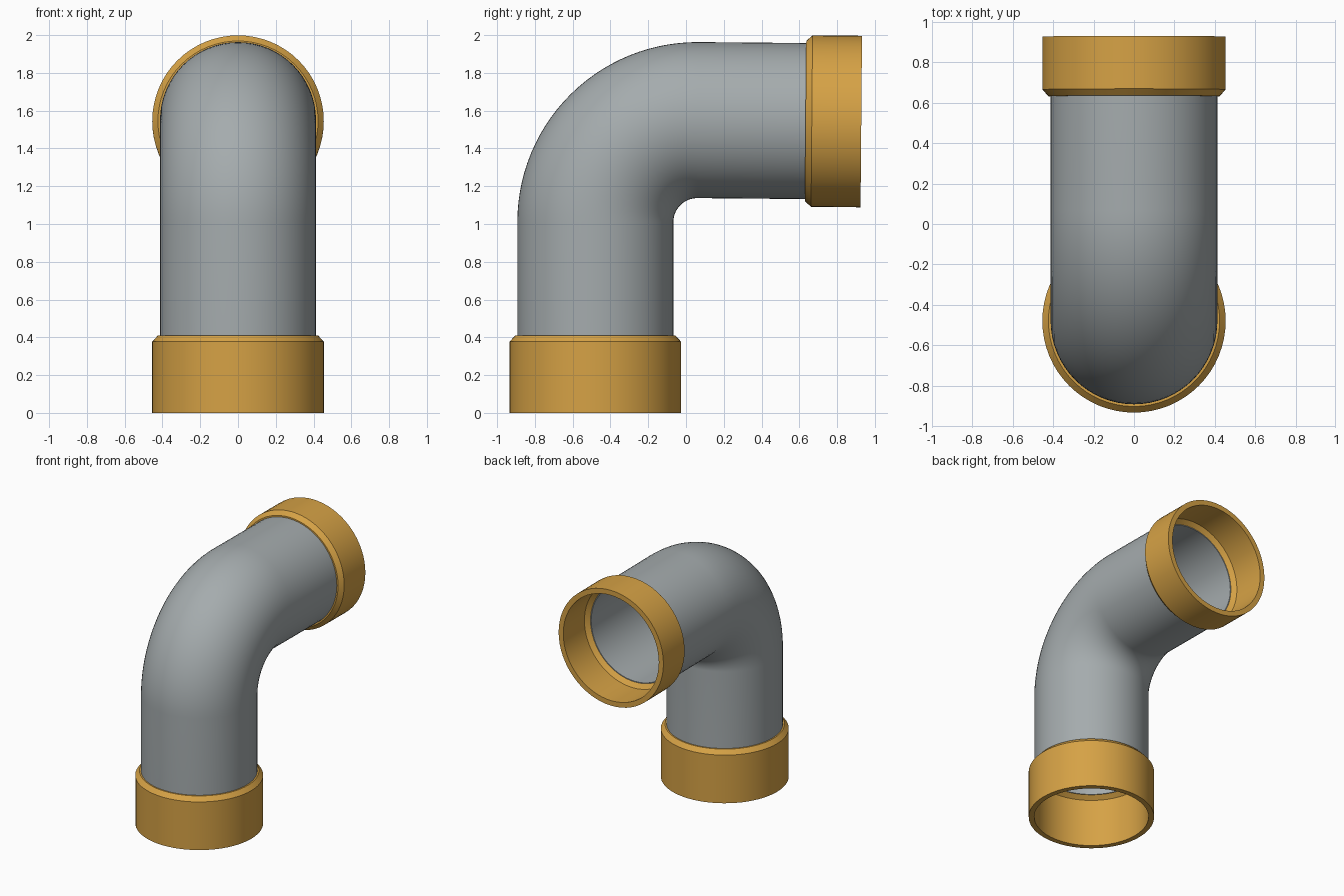
import bpy, bmesh, math
from mathutils import Vector

if "Cube" in bpy.data.objects:
    bpy.data.objects.remove(bpy.data.objects["Cube"])

SIDES = 64
AXIS_Y = -0.48          # axis of the upright leg
BEND_R = 0.54           # centreline radius of the elbow
BEND_C = Vector((0, AXIS_Y + BEND_R, 1.01))
TURN = math.radians(90.5)


def material(name, rgb):
    m = bpy.data.materials.new(name)
    m.diffuse_color = (*rgb, 1)
    m.use_nodes = True
    m.node_tree.nodes["Principled BSDF"].inputs["Base Color"].default_value = m.diffuse_color
    return m


grey = material("grey_plastic", (0.375, 0.41, 0.42))
ochre = material("ochre_plastic", (0.67, 0.36, 0.06))


def bend_point(a):
    return BEND_C + BEND_R * Vector((0, -math.cos(a), math.sin(a)))


def direction(a):
    return Vector((0, math.sin(a), math.cos(a)))


def loft(name, rings, mat):
    """Closed tube through rings of (centre, tilt angle, radius)."""
    bm = bmesh.new()
    loops = []
    for centre, a, r in rings:
        side = Vector((0, -math.cos(a), math.sin(a)))
        loop = []
        for i in range(SIDES):
            t = math.tau * i / SIDES
            loop.append(bm.verts.new(centre + r * (Vector((1, 0, 0)) * math.cos(t) + side * math.sin(t))))
        loops.append(loop)
    for k, lo in enumerate(loops):
        hi = loops[(k + 1) % len(loops)]
        for i in range(SIDES):
            j = (i + 1) % SIDES
            bm.faces.new((lo[i], lo[j], hi[j], hi[i]))
    bmesh.ops.recalc_face_normals(bm, faces=bm.faces)
    me = bpy.data.meshes.new(name)
    bm.to_mesh(me)
    bm.free()
    me.materials.append(mat)
    ob = bpy.data.objects.new(name, me)
    bpy.context.collection.objects.link(ob)
    bpy.ops.object.select_all(action='DESELECT')
    ob.select_set(True)
    bpy.context.view_layer.objects.active = ob
    bpy.ops.object.shade_smooth_by_angle(angle=math.radians(30))
    return ob


# Positions of the two open mouths
lower_mouth = Vector((0, AXIS_Y, 0))
bend_end = bend_point(TURN)
rear_mouth = bend_end + direction(TURN) * (0.928 - bend_end.y)
LOWER_LEN, REAR_LEN = 0.41, 0.295

# Elbow pipe: outer skin along the path, inner skin back again
path = [(lower_mouth + Vector((0, 0, LOWER_LEN - 0.005)), 0)]
path += [(bend_point(TURN * i / 28), TURN * i / 28) for i in range(29)]
path.append((rear_mouth - direction(TURN) * (REAR_LEN - 0.005), TURN))
loft("elbow_pipe",
     [(p, a, 0.413) for p, a in path] + [(p, a, 0.375) for p, a in reversed(path)],
     grey)


def collar(name, mouth, inward, a, length):
    """Hollow socket with a chamfered shoulder; profile of (depth, radius)."""
    profile = [(0, 0.454), (length - 0.033, 0.454), (length, 0.424),
               (length, 0.375), (length - 0.033, 0.414), (0, 0.414)]
    loft(name, [(mouth + inward * d, a, r) for d, r in profile], ochre)


# Socket collars at both ends
collar("lower_collar", lower_mouth, Vector((0, 0, 1)), 0, LOWER_LEN)
collar("rear_collar", rear_mouth, -direction(TURN), TURN, REAR_LEN)
